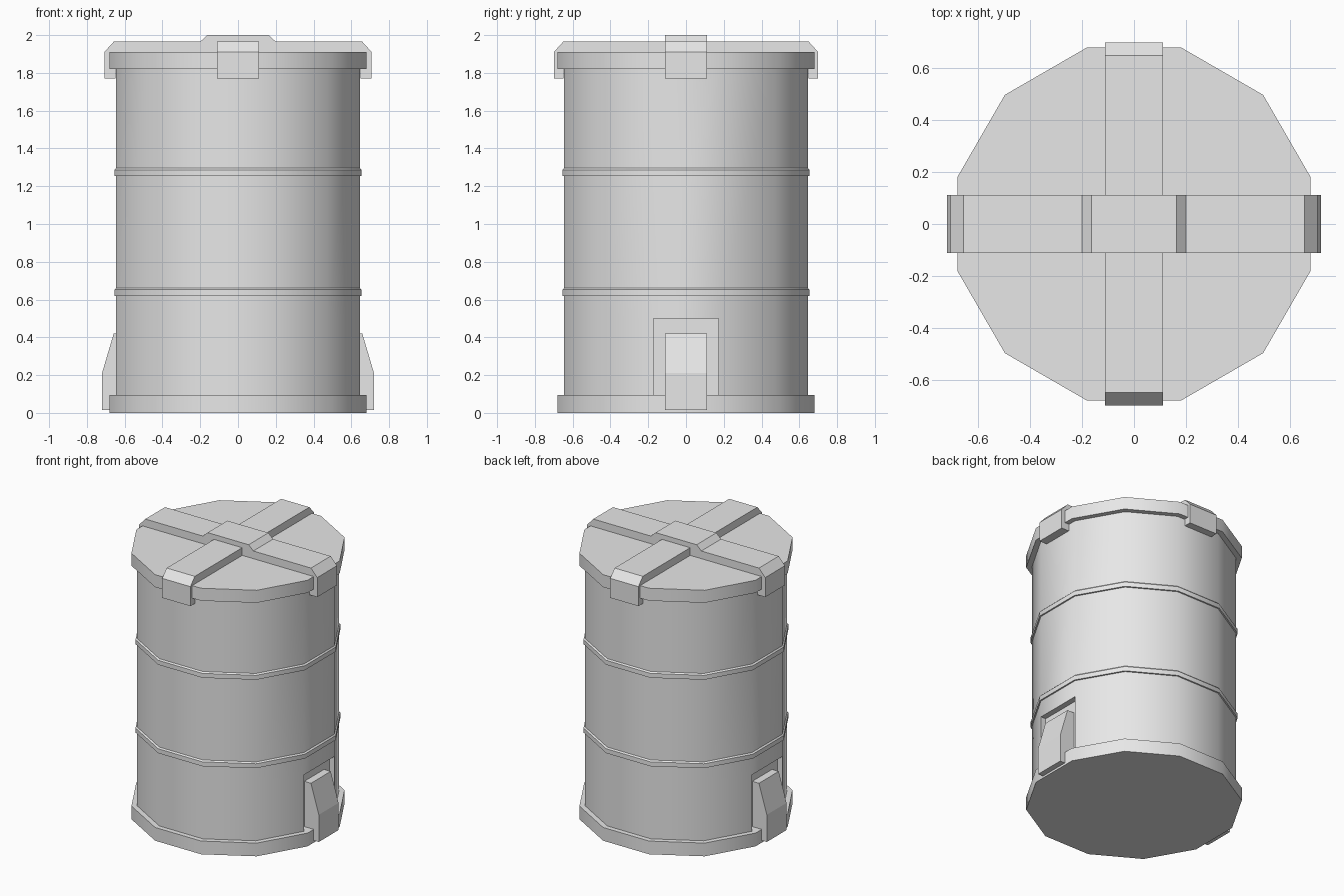
import bpy, bmesh, math
from mathutils import Vector

cube = bpy.data.objects.get("Cube")
if cube:
    bpy.data.objects.remove(cube)

SIDES = 12
STRAP_HALF = 0.112

grey = bpy.data.materials.new("light grey")
grey.use_nodes = True
grey.diffuse_color = (0.8, 0.8, 0.8, 1)
grey.node_tree.nodes["Principled BSDF"].inputs["Base Color"].default_value = (0.8, 0.8, 0.8, 1)


def finish(name, bm, smooth):
    bmesh.ops.recalc_face_normals(bm, faces=bm.faces[:])
    for f in bm.faces:
        f.smooth = smooth
    mesh = bpy.data.meshes.new(name)
    bm.to_mesh(mesh)
    bm.free()
    if smooth:
        mesh.set_sharp_from_angle(angle=math.radians(35))
    mesh.materials.append(grey)
    obj = bpy.data.objects.new(name, mesh)
    bpy.context.collection.objects.link(obj)
    return obj


def lathe(profile):
    """Closed twelve-sided solid from (distance to flat, height) pairs, flats facing the axes."""
    bm = bmesh.new()
    rings = []
    for apothem, z in profile:
        r = apothem / math.cos(math.pi / SIDES)
        angles = [2 * math.pi * (i + 0.5) / SIDES for i in range(SIDES)]
        rings.append([bm.verts.new((r * math.cos(a), r * math.sin(a), z)) for a in angles])
    for low, high in zip(rings, rings[1:]):
        for i in range(SIDES):
            j = (i + 1) % SIDES
            bm.faces.new((low[i], low[j], high[j], high[i]))
    bm.faces.new(rings[0][::-1])
    bm.faces.new(rings[-1])
    return bm


def extrude_profile(name, points, half, turn=0):
    """Flat-sided part: an x-z outline given width in y, then turned about z."""
    bm = bmesh.new()
    face = bm.faces.new([bm.verts.new((x, -half, z)) for x, z in points])
    new = bmesh.ops.extrude_face_region(bm, geom=[face])["geom"]
    moved = [v for v in new if isinstance(v, bmesh.types.BMVert)]
    bmesh.ops.translate(bm, verts=moved, vec=(0, 2 * half, 0))
    obj = finish(name, bm, False)
    obj.rotation_euler.z = turn
    return obj


# Drum body with a recessed panel low on each side
bm = lathe([(0.645, 0.05), (0.645, 0.095), (0.645, 0.5), (0.645, 1.86)])
bm.normal_update()
panels = [f for f in bm.faces
          if abs(f.normal.x) > 0.99 and 0.1 < f.calc_center_median().z < 0.45]
for f in bmesh.ops.extrude_discrete_faces(bm, faces=panels)["faces"]:
    inward = Vector((-math.copysign(0.04, f.calc_center_median().x), 0, 0))
    bmesh.ops.translate(bm, verts=f.verts[:], vec=inward)
finish("drum_body", bm, True)

# Base rim and lid
finish("base_rim", lathe([(0.68, 0), (0.68, 0.095)]), True)
finish("lid", lathe([(0.68, 1.82), (0.68, 1.91)]), True)

# Two raised hoops
for name, z in (("lower_hoop", 0.62), ("upper_hoop", 1.255)):
    finish(name, lathe([(0.64, z - 0.002), (0.654, z), (0.654, z + 0.032), (0.64, z + 0.046)]), True)


# Lid straps, crossing, with a raised middle on the side-to-side one
def strap_outline(reach, middle):
    half = [(0.648, 1.9), (0.648, 1.77), (reach, 1.77), (reach, 1.91), (reach - 0.05, 1.965)] + middle
    return half + [(-x, z) for x, z in reversed(half)]


extrude_profile("side_strap", strap_outline(0.708, [(0.2, 1.965), (0.163, 2.0)]), STRAP_HALF)
extrude_profile("front_strap", strap_outline(0.7, []), STRAP_HALF, math.pi / 2)

# Wedge-shaped feet standing in the side recesses
foot = [(0.59, 0.015), (0.72, 0.015), (0.72, 0.21), (0.658, 0.42), (0.59, 0.42)]
extrude_profile("left_foot", foot, STRAP_HALF)
extrude_profile("right_foot", foot, STRAP_HALF, math.pi)
